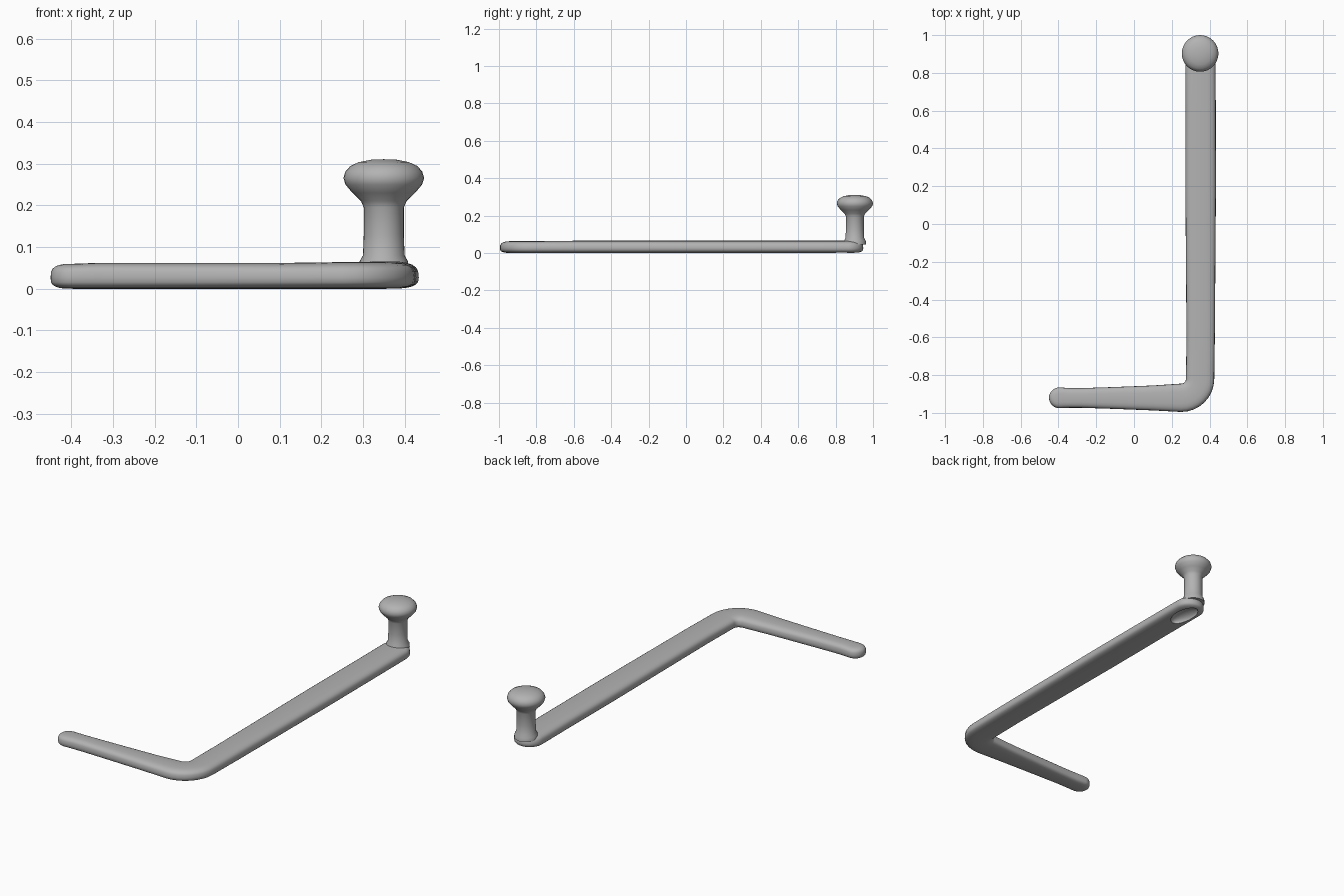
import bpy, bmesh, math
from mathutils import Vector

if "Cube" in bpy.data.objects:
    bpy.data.objects.remove(bpy.data.objects["Cube"])

GREY = (0.45, 0.45, 0.45, 1)
metal = bpy.data.materials.new("plain grey")
metal.use_nodes = True
metal.diffuse_color = GREY
metal.node_tree.nodes["Principled BSDF"].inputs["Base Color"].default_value = GREY


def loft(name, rings):
    """Skin closed rings of points, in order, into one smooth object."""
    bm = bmesh.new()
    rows = [[bm.verts.new(p) for p in ring] for ring in rings]
    count = len(rows[0])
    for a, b in zip(rows, rows[1:]):
        for i in range(count):
            j = (i + 1) % count
            bm.faces.new((a[i], a[j], b[j], b[i]))
    bmesh.ops.remove_doubles(bm, verts=bm.verts, dist=1e-5)
    bmesh.ops.recalc_face_normals(bm, faces=bm.faces)
    mesh = bpy.data.meshes.new(name)
    bm.to_mesh(mesh)
    bm.free()
    mesh.materials.append(metal)
    obj = bpy.data.objects.new(name, mesh)
    bpy.context.collection.objects.link(obj)
    return obj


def activate(obj):
    bpy.ops.object.select_all(action="DESELECT")
    obj.select_set(True)
    bpy.context.view_layer.objects.active = obj


def soft(v, power=0.65):
    return math.copysign(abs(v) ** power, v) if abs(v) > 1e-6 else 0.0


# Rounded, slightly flat-bottomed bar section; swing folds both sides forward for caps
BELLY = 0.027
SIDES = 24


def section(x, y, heading, half_width, height, swing=0):
    ring = []
    for i in range(SIDES):
        t = 2 * math.pi * i / SIDES
        u, s = soft(math.cos(t)), soft(math.sin(t))
        side = 1 if u >= 0 else -1
        angle = heading + side * (math.pi / 2 - swing)
        reach = abs(u) * half_width
        z = BELLY + s * (height - BELLY if s > 0 else BELLY)
        ring.append(Vector((x + reach * math.cos(angle), y + reach * math.sin(angle), z)))
    return ring


# Bar: rounded tip, tapering short arm, bend, long arm, rounded end
STEPS = 8
quarter = [math.pi / 2 * k / STEPS for k in range(STEPS + 1)]
rings = [section(-0.395, -0.92, 0, 0.055, 0.06, -a) for a in reversed(quarter)]
for x, half_width in ((-0.34, 0.052), (-0.28, 0.052), (-0.1, 0.058), (0.1, 0.066)):
    rings.append(section(x, -0.921, 0, half_width, 0.062))
for a in quarter:
    rings.append(section(0.25 + 0.1 * math.sin(a), -0.82 - 0.1 * math.cos(a), a, 0.075, 0.064))
for y, half_width in ((-0.6, 0.075), (-0.2, 0.078), (0.2, 0.081), (0.6, 0.08)):
    rings.append(section(0.353, y, math.pi / 2, half_width, 0.066))
rings += [section(0.352, 0.868, math.pi / 2, 0.08, 0.066, a) for a in quarter]
bar = loft("bent_bar", rings)

# Oval hollow under the post end
bpy.ops.mesh.primitive_uv_sphere_add(segments=32, ring_count=16, radius=1, location=(0.35, 0.83, 0))
cutter = bpy.context.object
cutter.name = "hollow_cutter"
cutter.scale = (0.05, 0.095, 0.035)
cutter.hide_render = True
cutter.data.materials.append(metal)
cut = bar.modifiers.new("hollow", "BOOLEAN")
cut.operation = "DIFFERENCE"
cut.object = cutter
activate(bar)
bpy.ops.object.modifier_apply(modifier=cut.name)
bpy.data.objects.remove(cutter)

# Upright post with a mushroom knob
profile = [(0, 0.045), (0.06, 0.045), (0.058, 0.066), (0.05, 0.08), (0.048, 0.13),
           (0.048, 0.195), (0.055, 0.211), (0.075, 0.23), (0.092, 0.25), (0.097, 0.266),
           (0.092, 0.282), (0.08, 0.295), (0.06, 0.304), (0.03, 0.31), (0, 0.311)]
turns = [2 * math.pi * k / 32 for k in range(32)]
post = loft("post_with_knob", [
    [Vector((0.35 + r * math.cos(t), 0.903 + r * math.sin(t), z)) for t in turns]
    for r, z in profile])

for obj in (bar, post):
    activate(obj)
    bpy.ops.object.shade_smooth_by_angle(angle=math.radians(45))
